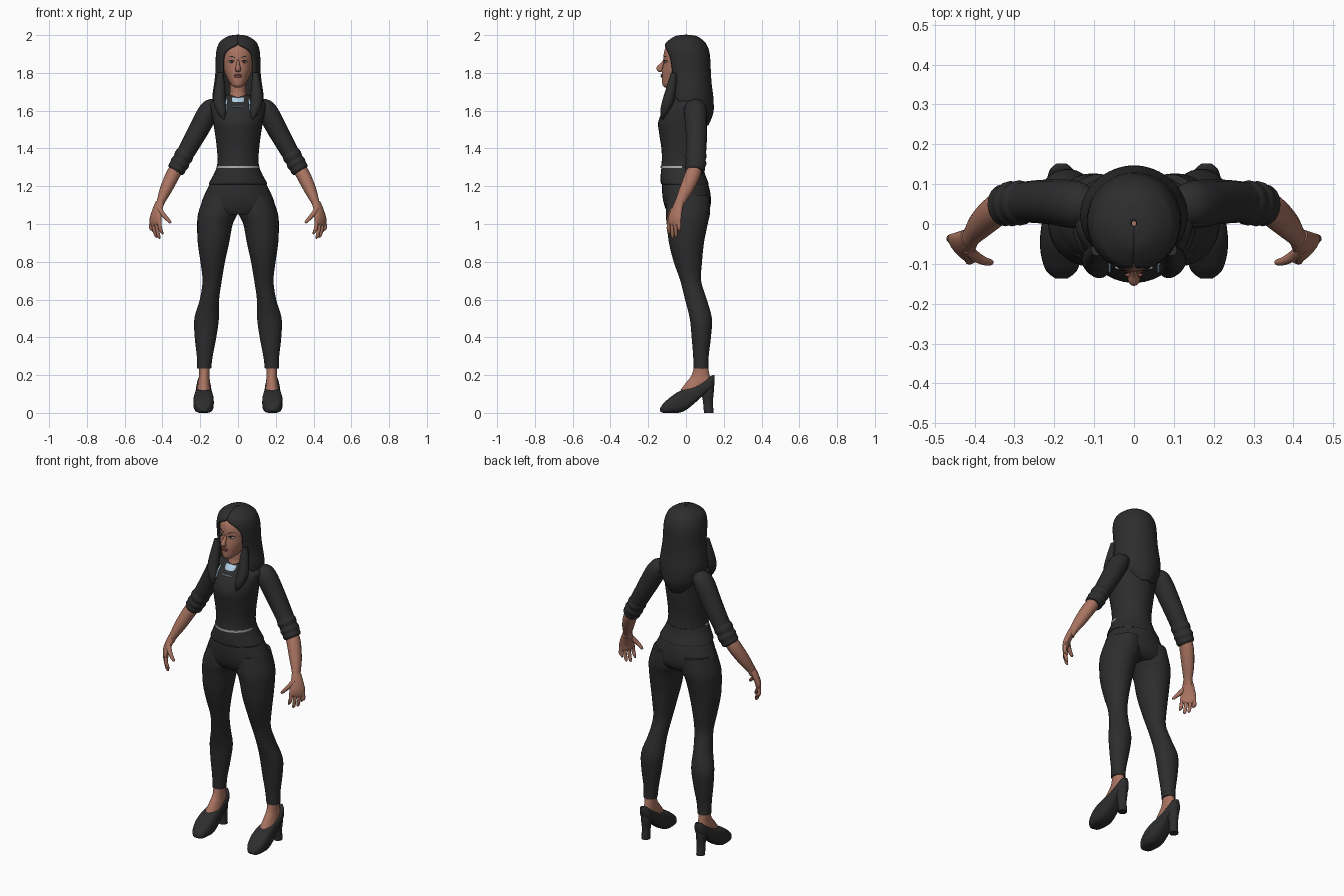
import bpy, bmesh, math
from mathutils import Vector


def material(name, rgb):
    m = bpy.data.materials.new(name)
    m.diffuse_color = (*rgb, 1)
    return m


BLACK = material("black cloth", (0.026, 0.026, 0.027))
SKIN = material("brown skin", (0.40, 0.175, 0.12))
BLUE = material("pale blue", (0.45, 0.65, 0.82))
GREY = material("light grey", (0.45, 0.45, 0.45))
LIP = material("rose lips", (0.30, 0.10, 0.085))
WHITE = material("eye white", (0.65, 0.6, 0.56))


def smooth(rows, k=4):
    """Catmull-Rom interpolation of a table of rows."""
    out = []
    for i in range(len(rows) - 1):
        p0, p1, p2, p3 = (rows[max(0, min(len(rows) - 1, i + j))] for j in (-1, 0, 1, 2))
        for s in range(k):
            t = s / k
            out.append([0.5 * (2 * b + (c - a) * t + (2 * a - 5 * b + 4 * c - d) * t * t
                               + (3 * b - a - 3 * c + d) * t ** 3)
                        for a, b, c, d in zip(p0, p1, p2, p3)])
    return out + [list(rows[-1])]


def skin_rings(name, rings, mat, mirror=False, closed=True, thickness=0):
    """Bridge rings of points into a smooth surface."""
    bm = bmesh.new()
    vs = [[bm.verts.new(p) for p in r] for r in rings]
    n = len(rings[0])
    for a, b in zip(vs, vs[1:]):
        for j in range(n if closed else n - 1):
            k = (j + 1) % n
            bm.faces.new((a[j], a[k], b[k], b[j]))
    if closed:
        bm.faces.new(vs[0])
        bm.faces.new(vs[-1])
    bmesh.ops.recalc_face_normals(bm, faces=bm.faces)
    me = bpy.data.meshes.new(name)
    bm.to_mesh(me)
    bm.free()
    for p in me.polygons:
        p.use_smooth = True
    me.set_sharp_from_angle(angle=math.radians(50))
    me.materials.append(mat)
    ob = bpy.data.objects.new(name, me)
    bpy.context.collection.objects.link(ob)
    if thickness:
        sol = ob.modifiers.new("thickness", "SOLIDIFY")
        sol.thickness, sol.offset = thickness, 0
    if mirror:
        ob.modifiers.new("mirror", "MIRROR")
    return ob


def stack(name, rows, mat, mirror=False, n=32, k=4):
    """Level ellipses; row = (z, centre x, half width, front y, back y)."""
    rings = []
    for z, cx, rx, yf, yb in smooth(rows, k):
        rings.append([(cx + rx * math.cos(2 * math.pi * i / n),
                       (yf + yb) / 2 + (yb - yf) / 2 * math.sin(2 * math.pi * i / n), z)
                      for i in range(n)])
    return skin_rings(name, rings, mat, mirror)


def tube(name, rows, mat, mirror=True, axis=(0, 1, 0), n=16, k=4):
    """Ellipses along a path; row = (x, y, z, radius along axis, other radius)."""
    rows = smooth(rows, k)
    pts = [Vector(r[:3]) for r in rows]
    rings = []
    for i, r in enumerate(rows):
        t = (pts[min(i + 1, len(pts) - 1)] - pts[max(i - 1, 0)]).normalized()
        u = Vector(axis)
        u = (u - t * u.dot(t)).normalized()
        v = t.cross(u)
        rings.append([pts[i] + u * r[3] * math.cos(2 * math.pi * j / n)
                      + v * r[4] * math.sin(2 * math.pi * j / n) for j in range(n)])
    return skin_rings(name, rings, mat, mirror)


def ball(name, loc, size, mat, mirror=False):
    rows = []
    for i in range(9):
        a = math.pi * (0.02 + 0.96 * i / 8)
        s = math.sin(a)
        rows.append((loc[2] - size[2] * math.cos(a), loc[0], size[0] * s,
                     loc[1] - size[1] * s, loc[1] + size[1] * s))
    return stack(name, rows, mat, mirror, n=16, k=1)


# Torso and trousers
stack("shirt", [(1.304, 0, .112, -.132, .09), (1.34, 0, .108, -.128, .088),
                (1.40, 0, .112, -.13, .09), (1.48, 0, .122, -.142, .10),
                (1.54, 0, .132, -.147, .105), (1.60, 0, .143, -.122, .11),
                (1.64, 0, .145, -.09, .11), (1.67, 0, .10, -.065, .10),
                (1.685, 0, .05, -.045, .06)], BLACK)
hem = stack("hem_line", [(1.296, 0, .113, -.134, .09), (1.308, 0, .113, -.134, .09)], GREY, k=1)
hem.data.materials.append(BLACK)
for p in hem.data.polygons:
    p.material_index = 1 if p.center.y > -.02 else 0
stack("waistband", [(1.30, 0, .112, -.13, .092), (1.26, 0, .130, -.134, .102),
                    (1.22, 0, .152, -.134, .118), (1.21, 0, .154, -.128, .119)], BLACK)
stack("hips", [(1.29, 0, .108, -.12, .088), (1.20, 0, .155, -.127, .121),
               (1.13, 0, .188, -.122, .132), (1.08, 0, .198, -.108, .125),
               (1.05, 0, .19, -.09, .10)], BLACK)
stack("trouser_leg", [(1.15, .09, .088, -.10, .125), (1.06, .106, .104, -.107, .127),
                      (1.0, .122, .094, -.102, .115), (.9, .130, .083, -.09, .095),
                      (.8, .134, .065, -.065, .085), (.7, .137, .051, -.03, .08),
                      (.6, .151, .051, -.005, .11), (.5, .166, .065, .02, .137),
                      (.4, .172, .057, .03, .132), (.3, .176, .042, .038, .12),
                      (.235, .179, .037, .04, .12)], BLACK, True)

# Feet and shoes
stack("ankle", [(.26, .179, .03, .045, .112), (.20, .179, .028, .03, .125),
                (.16, .180, .032, 0, .132), (.12, .181, .036, -.03, .09)], SKIN, True)
shoe = []
for y, zb, zt, hw in smooth([(-.137, .008, .025, .015), (-.118, 0, .052, .038),
                             (-.08, 0, .085, .051), (-.04, 0, .112, .054),
                             (0, .015, .128, .05), (.05, .055, .145, .043),
                             (.10, .10, .17, .038), (.135, .125, .197, .03),
                             (.152, .15, .2, .012)]):
    ring = []
    for i in range(24):
        c, s = math.cos(2 * math.pi * i / 24), math.sin(2 * math.pi * i / 24)
        ring.append((.182 + hw * math.copysign(abs(c) ** .65, c), y,
                     (zb + zt) / 2 + (zt - zb) / 2 * math.copysign(abs(s) ** .65, s)))
    shoe.append(ring)
skin_rings("shoe", shoe, BLACK, True)
stack("shoe_heel", [(0, .182, .024, .095, .146), (.06, .182, .023, .09, .143),
                    (.11, .182, .029, .08, .147), (.15, .182, .03, .075, .148)], BLACK, True)

# Arms
tube("sleeve", [(.09, .05, 1.625, .03, .025), (.125, .05, 1.62, .052, .045),
                (.155, .05, 1.595, .06, .055), (.205, .055, 1.505, .057, .054),
                (.255, .056, 1.415, .053, .049), (.295, .053, 1.345, .05, .045)], BLACK)
tube("rolled_cuff", [(.275, .054, 1.38, .05, .046), (.287, .053, 1.36, .057, .051),
                     (.298, .052, 1.34, .052, .047), (.308, .051, 1.322, .057, .051),
                     (.318, .049, 1.305, .052, .047), (.326, .047, 1.29, .053, .048),
                     (.332, .046, 1.28, .046, .041)], BLACK)
tube("forearm", [(.315, .05, 1.31, .036, .034), (.345, .035, 1.26, .041, .037),
                 (.383, 0, 1.18, .036, .032), (.408, -.03, 1.12, .027, .022),
                 (.418, -.042, 1.09, .027, .02)], SKIN)

# Hands
ACROSS = Vector((.65, .76, 0))
tube("palm", [(.413, -.036, 1.115, .026, .02), (.428, -.05, 1.07, .036, .019),
              (.436, -.06, 1.03, .044, .017), (.436, -.064, 1.0, .041, .013),
              (.435, -.065, .99, .03, .006)], SKIN, axis=ACROSS)
for label, s, tip in (("index", -1.5, .945), ("middle", -.5, .922),
                      ("ring", .5, .928), ("little", 1.5, .955)):
    o = ACROSS * s * .022
    tube(label + "_finger", [(.436 + o.x, -.063 + o.y, 1.015, .011, .011),
                             (.437 + o.x * 1.1, -.064 + o.y * 1.1, .98, .0105, .0105),
                             (.428 + o.x * 1.1, -.062 + o.y * 1.1, tip + .015, .009, .009),
                             (.422 + o.x * 1.1, -.06 + o.y * 1.1, tip, .003, .003)],
         SKIN, axis=ACROSS, n=10)
tube("thumb", [(.418, -.062, 1.085, .014, .014), (.40, -.08, 1.055, .014, .013),
               (.378, -.092, 1.03, .011, .011), (.360, -.096, 1.01, .008, .008),
               (.356, -.096, 1.005, .003, .003)], SKIN, n=10)

# Neck, head and face
stack("neck", [(1.63, 0, .06, -.065, .06), (1.67, 0, .05, -.062, .05),
               (1.70, 0, .043, -.055, .045), (1.78, 0, .043, -.055, .045)], SKIN)
stack("head", [(1.722, 0, .012, -.11, -.08), (1.735, 0, .034, -.124, -.03),
               (1.77, 0, .057, -.127, .05), (1.81, 0, .073, -.126, .085),
               (1.85, 0, .081, -.120, .095), (1.90, 0, .085, -.118, .10),
               (1.94, 0, .072, -.102, .085), (1.965, 0, .035, -.05, .045)], SKIN, n=40)
tube("nose", [(0, -.114, 1.868, .007, .005), (0, -.126, 1.845, .01, .009),
              (0, -.139, 1.825, .017, .014), (0, -.134, 1.813, .012, .015),
              (0, -.128, 1.808, .004, .006)], SKIN, mirror=False)
ball("upper_lip", (0, -.128, 1.789), (.023, .006, .005), LIP)
ball("lower_lip", (0, -.127, 1.781), (.019, .007, .006), LIP)
ball("eye", (.033, -.109, 1.858), (.015, .006, .006), WHITE, True)
ball("iris", (.033, -.113, 1.858), (.006, .004, .006), BLACK, True)
tube("upper_lash", [(.018, -.1165, 1.861, .002, .002), (.033, -.1135, 1.866, .002, .002),
                    (.05, -.098, 1.862, .002, .002)], BLACK, n=6)
tube("eyebrow", [(.015, -.118, 1.88, .002, .003), (.035, -.109, 1.888, .002, .003),
                 (.055, -.092, 1.883, .001, .001)], BLACK, n=6)

# Hair: arcs open at the front; row = (z, half width, front y, back y, opening degrees)
hair = []
for z, rx, yf, yb, a in smooth([(1.996, .006, -.006, .008, 0), (1.989, .05, -.055, .055, 0),
                                (1.965, .087, -.092, .09, 0), (1.948, .099, -.106, .103, 4),
                                (1.92, .108, -.112, .115, 30), (1.88, .112, -.111, .122, 43),
                                (1.80, .114, -.10, .126, 44), (1.74, .121, -.09, .13, 42),
                                (1.68, .129, -.095, .138, 48), (1.63, .124, -.10, .141, 75),
                                (1.59, .105, -.07, .139, 100), (1.55, .07, -.02, .125, 115),
                                (1.525, .04, .02, .113, 125)]):
    a = math.radians(max(a, 0))
    arc = []
    for i in range(41):
        th = a + (2 * math.pi - 2 * a) * i / 40
        arc.append((rx * math.sin(th), (yf + yb) / 2 - (yb - yf) / 2 * math.cos(th), z))
    hair.append(arc)
skin_rings("long_hair", hair, BLACK, closed=False, thickness=.012)
tube("front_hair_lock", [(.093, -.065, 1.80, .015, .015), (.096, -.078, 1.72, .026, .028),
                         (.098, -.095, 1.65, .030, .032), (.086, -.115, 1.595, .022, .024),
                         (.076, -.124, 1.555, .004, .004)], BLACK)

# Pale blue neckwear
stack("collar", [(1.645, 0, .05, -.094, .02), (1.657, 0, .05, -.086, .02),
                 (1.67, 0, .046, -.074, .02)], BLUE)
tube("necklace_bar", [(-.032, -.106, 1.622, .004, .004), (0, -.112, 1.622, .004, .004),
                      (.032, -.106, 1.622, .004, .004)], BLUE, mirror=False, n=8)
tube("collar_cord", [(.058, -.08, 1.66, .004, .005), (.063, -.101, 1.63, .004, .005),
                     (.062, -.119, 1.60, .004, .004)], BLUE, n=8)
